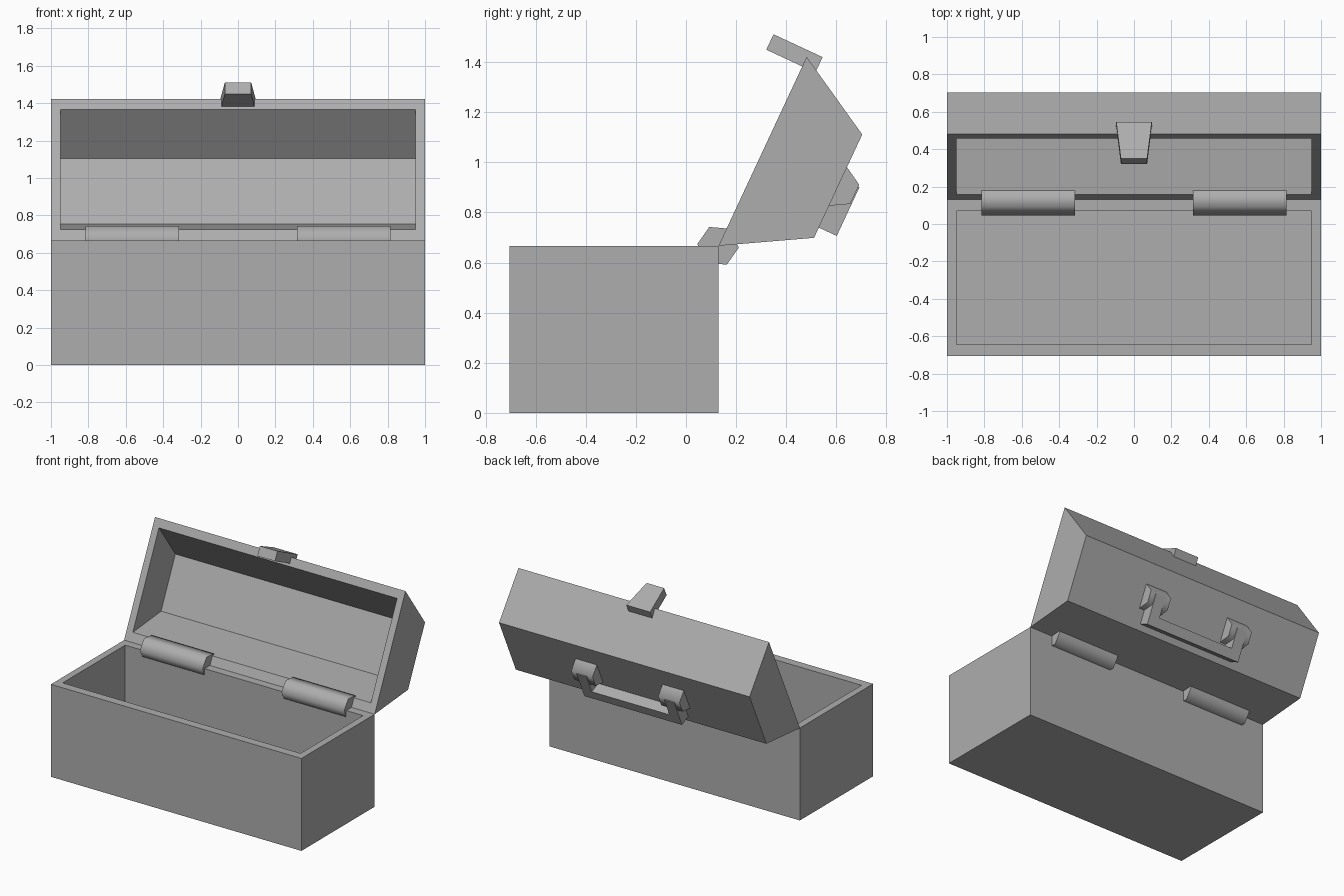
import bpy, bmesh, math
from mathutils import Vector

if "Cube" in bpy.data.objects:
    bpy.data.objects.remove(bpy.data.objects["Cube"])

HINGE_Y, HINGE_Z, OPEN = 0.13, 0.667, math.radians(65)

# Mid grey for every part
GREY = bpy.data.materials.new("mid_grey")
GREY.diffuse_color = (0.42, 0.42, 0.42, 1)
GREY.use_nodes = True
GREY.node_tree.nodes["Principled BSDF"].inputs["Base Color"].default_value = GREY.diffuse_color


def lid(x, u, v):
    """Lid frame: u runs from hinge to front lip, v points out of the lid top."""
    c, s = math.cos(OPEN), math.sin(OPEN)
    return Vector((x, HINGE_Y + u * c + v * s, HINGE_Z + u * s - v * c))


def world(x, y, z):
    return Vector((x, y, z))


def finish(name, bm, smooth=False):
    bmesh.ops.recalc_face_normals(bm, faces=bm.faces)
    mesh = bpy.data.meshes.new(name)
    bm.to_mesh(mesh)
    bm.free()
    mesh.materials.append(GREY)
    ob = bpy.data.objects.new(name, mesh)
    bpy.context.collection.objects.link(ob)
    if smooth:
        bpy.ops.object.select_all(action='DESELECT')
        bpy.context.view_layer.objects.active = ob
        ob.select_set(True)
        bpy.ops.object.shade_smooth_by_angle(angle=math.radians(70))
    return ob


def extrude(name, pts, vec, smooth=False):
    """Solid from a closed outline swept along a vector."""
    bm = bmesh.new()
    a = [bm.verts.new(p) for p in pts]
    b = [bm.verts.new(p + vec) for p in pts]
    bm.faces.new(a)
    bm.faces.new(b)
    for i in range(len(a)):
        j = (i + 1) % len(a)
        bm.faces.new((a[i], a[j], b[j], b[i]))
    return finish(name, bm, smooth)


def tray(name, frame, outer, inner, xo=1.0, xi=0.95):
    """Hollow shell; the first and last profile points lie on the open side."""
    bm = bmesh.new()
    mouths = []
    for prof, w in ((outer, xo), (inner, xi)):
        l = [bm.verts.new(frame(-w, *p)) for p in prof]
        r = [bm.verts.new(frame(w, *p)) for p in prof]
        bm.faces.new(l)
        bm.faces.new(r)
        for i in range(len(l) - 1):
            bm.faces.new((l[i], l[i + 1], r[i + 1], r[i]))
        mouths.append((l[0], r[0], r[-1], l[-1]))
    o, n = mouths
    for i in range(4):
        j = (i + 1) % 4
        bm.faces.new((o[i], o[j], n[j], n[i]))
    return finish(name, bm)


def hexagon(frame, x, a, b, r, turn, corners=6):
    return [frame(x, a + r * math.cos(math.radians(60 * k + turn)),
                  b + r * math.sin(math.radians(60 * k + turn))) for k in range(corners)]


# Open box body
tray("box_body", world,
     [(-0.705, 0.667), (-0.705, 0), (0.13, 0), (0.13, 0.667)],
     [(-0.643, 0.667), (-0.643, 0.06), (0.07, 0.06), (0.07, 0.667)])

# Hollow lid with sloping sides
tray("lid", lid,
     [(0, 0), (0.19, 0.332), (0.645, 0.332), (0.832, 0)],
     [(0.065, 0), (0.228, 0.28), (0.614, 0.28), (0.771, 0)])

# Hinge barrels, and half-hexagon handle brackets, left and right
for side, s in (("left", -1), ("right", 1)):
    extrude(side + "_hinge", hexagon(world, s * 0.315, HINGE_Y - 0.002, HINGE_Z, 0.083, -5),
            Vector((s * 0.5, 0, 0)), True)
    extrude(side + "_handle_bracket", hexagon(lid, s * 0.262, 0.416, 0.332, 0.085, 0, 4),
            Vector((s * 0.17, 0, 0)), True)

# Carrying handle, a U lying on the lid top
u_shape = [(-0.39, 0.45), (-0.39, 0.235), (0.39, 0.235), (0.39, 0.45),
           (0.31, 0.45), (0.31, 0.305), (-0.31, 0.305), (-0.31, 0.45)]
extrude("handle", [lid(x, u, 0.332) for x, u in u_shape], lid(0, 0, 0.079) - lid(0, 0, 0))

# Tapered front latch
latch = [(-0.095, 0.058), (0.095, 0.058), (0.07, -0.158), (-0.07, -0.158)]
extrude("latch", [lid(x, 0.79, v) for x, v in latch], lid(0, 0.068, 0) - lid(0, 0, 0))
